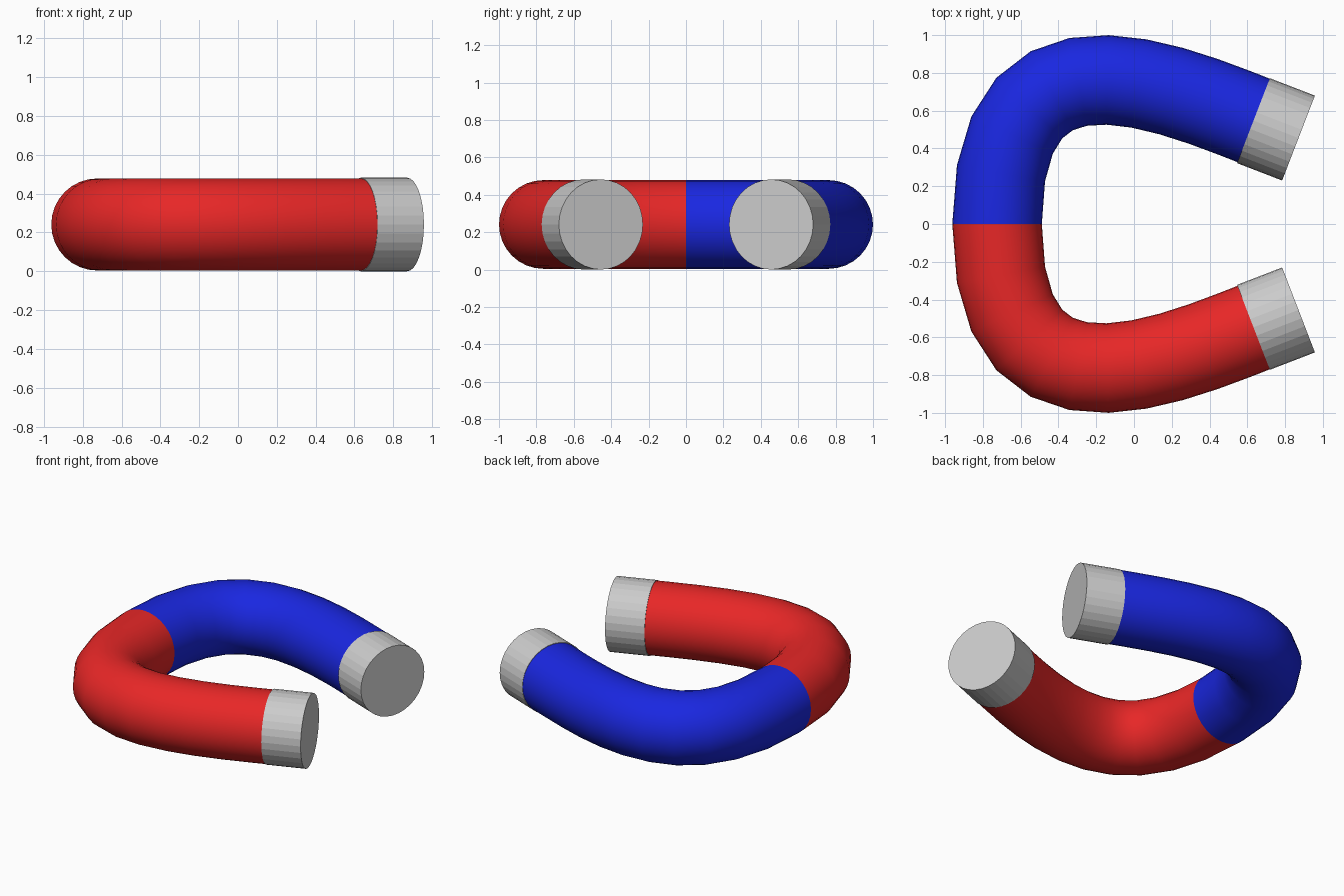
import bpy
from mathutils import Vector

if "Cube" in bpy.data.objects:
    bpy.data.objects.remove(bpy.data.objects["Cube"])

Z = 0.241  # height of the tube centre line


def paint(obj, name, color):
    mat = bpy.data.materials.new(name)
    mat.diffuse_color = color
    mat.use_nodes = True
    mat.node_tree.nodes["Principled BSDF"].inputs["Base Color"].default_value = mat.diffuse_color
    obj.data.materials.append(mat)


def arm(name, side, color):
    # half of the horseshoe: one swept Bezier segment with a round section
    cu = bpy.data.curves.new(name, 'CURVE')
    cu.dimensions = '3D'
    cu.resolution_u = 12
    cu.bevel_depth = 0.237
    cu.bevel_resolution = 14
    sp = cu.splines.new('BEZIER')
    sp.bezier_points.add(1)
    pts = [((-0.725, 0), (-0.725, -1.22), (-0.725, 1.22)),
           ((0.82, 0.477), (0.32, 0.655), (1.32, 0.299))]
    for bp, (co, left, right) in zip(sp.bezier_points, pts):
        bp.handle_left_type = bp.handle_right_type = 'FREE'
        bp.co = (co[0], side * co[1], Z)
        bp.handle_left = (left[0], side * left[1], Z)
        bp.handle_right = (right[0], side * right[1], Z)
    obj = bpy.data.objects.new(name, cu)
    bpy.context.collection.objects.link(obj)
    bpy.ops.object.select_all(action='DESELECT')
    obj.select_set(True)
    bpy.context.view_layer.objects.active = obj
    bpy.ops.object.convert(target='MESH')
    obj = bpy.context.object
    obj.name = name
    bpy.ops.object.shade_smooth()
    obj.data.materials.clear()
    paint(obj, name + "_paint", color)


def pole_tip(name, side):
    # flat-sided metal cap on the end of an arm
    a = Vector((0.6325, side * 0.547, Z))
    b = Vector((0.871, side * 0.455, Z))
    bpy.ops.mesh.primitive_cylinder_add(
        vertices=32, radius=0.241, depth=(b - a).length, location=(a + b) / 2,
        rotation=(b - a).to_track_quat('Z', 'Y').to_euler())
    bpy.context.object.name = name


arm("red_arm", -1, (0.8, 0.02, 0.02, 1))
arm("blue_arm", 1, (0.01, 0.02, 0.75, 1))
pole_tip("red_arm_tip", -1)
pole_tip("blue_arm_tip", 1)
